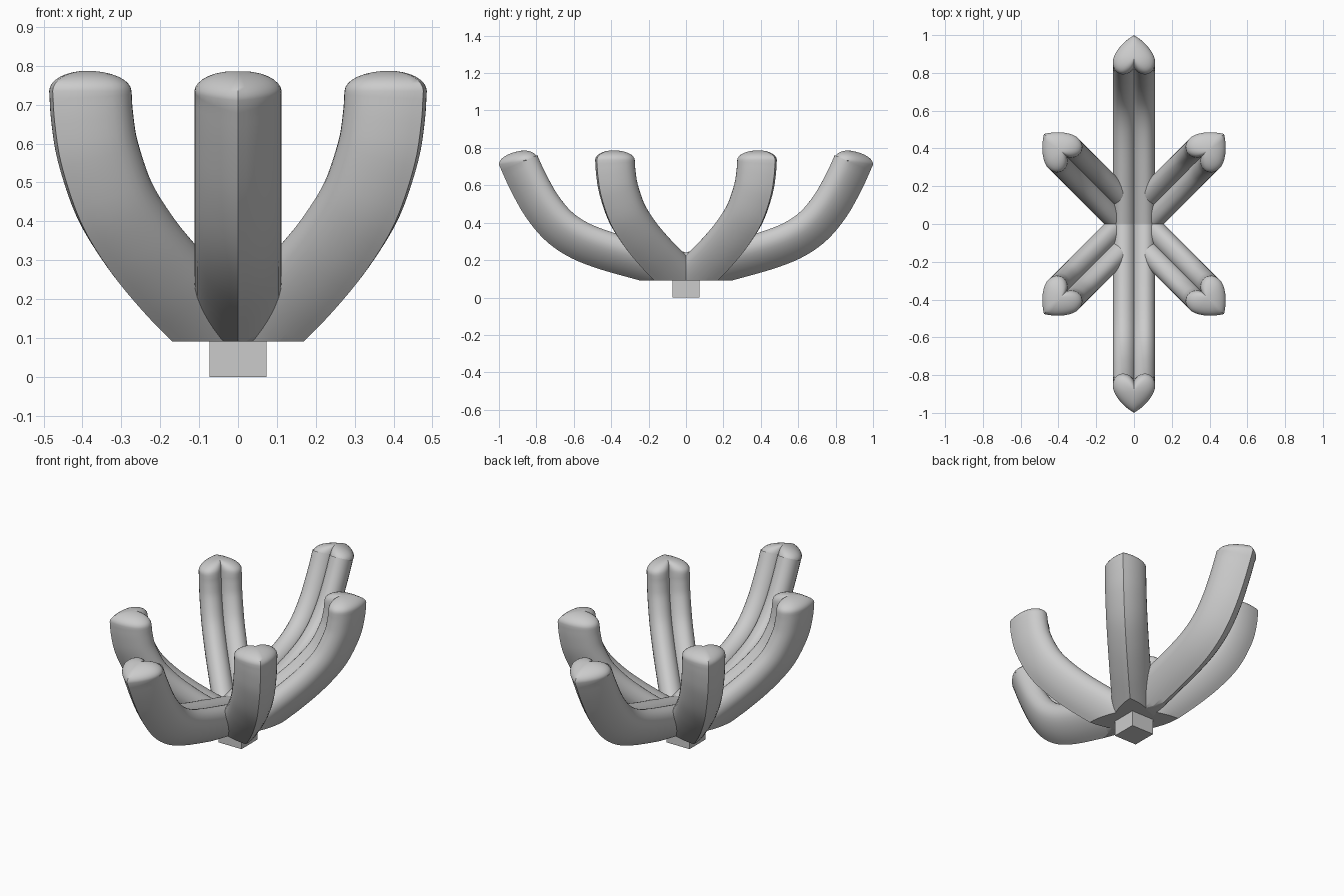
import bpy, bmesh, math
from mathutils import Vector, Matrix

if "Cube" in bpy.data.objects:
    bpy.data.objects.remove(bpy.data.objects["Cube"])


def smooth(pts, n):
    """Catmull-Rom curve through 2D points."""
    p = [Vector(q) for q in pts]
    p = [2 * p[0] - p[1]] + p + [2 * p[-1] - p[-2]]
    out = []
    for i in range(1, len(p) - 2):
        a, b, c, d = p[i - 1:i + 3]
        for k in range(n):
            t = k / n
            out.append(0.5 * (2 * b + (c - a) * t + (2 * a - 5 * b + 4 * c - d) * t * t
                              + (3 * b - a - 3 * c + d) * t ** 3))
    return out + [p[-2]]


# Heart cross-section: (sideways, depth from the outer ridge)
half = smooth([(0, 0), (0.042, 0.03), (0.08, 0.07), (0.105, 0.112), (0.112, 0.148),
               (0.102, 0.183), (0.078, 0.204), (0.053, 0.208), (0.027, 0.2),
               (0.008, 0.184), (0, 0.172)], 2)
heart = half + [Vector((-q.x, q.y)) for q in reversed(half[1:-1])]
heart_mid = Vector((0, 0.125))


def arm_mesh(name, ridge, end_dir, dome):
    """Sweep the heart along an outer ridge path (radius, height), with a domed tip."""
    path = smooth(ridge, 4)
    bm = bmesh.new()
    rings = []

    def ring(o, t, s=1.0, lift=0.0):
        nrm = Vector((-t.y, t.x))
        vs = []
        for q in heart:
            q = heart_mid + (q - heart_mid) * s
            w = o + nrm * q.y + t * lift
            vs.append(bm.verts.new((w.x, q.x, w.y)))
        rings.append(vs)

    end = Vector(end_dir).normalized()
    for i, o in enumerate(path):
        t = path[min(i + 1, len(path) - 1)] - path[max(i - 1, 0)]
        ring(o, end if i == len(path) - 1 else t.normalized())
    for k in range(1, 8):
        a = math.pi / 2 * k / 8
        ring(path[-1], end, math.cos(a), dome * math.sin(a))
    n = len(heart)
    for r0, r1 in zip(rings, rings[1:]):
        for j in range(n):
            bm.faces.new((r0[j], r0[(j + 1) % n], r1[(j + 1) % n], r1[j]))
    w = path[-1] + Vector((-end.y, end.x)) * heart_mid.y + end * dome
    top = bm.verts.new((w.x, 0, w.y))
    for j in range(n):
        bm.faces.new((rings[-1][j], rings[-1][(j + 1) % n], top))
    bm.faces.new(rings[0])
    # Flat underside, then trim at the centre axis
    cut = bmesh.ops.bisect_plane(bm, geom=bm.verts[:] + bm.edges[:] + bm.faces[:],
                                 plane_co=(0, 0, 0.091), plane_no=(0, 0, -1), clear_outer=True)
    bmesh.ops.edgenet_fill(bm, edges=[e for e in cut['geom_cut']
                                      if isinstance(e, bmesh.types.BMEdge)])
    bmesh.ops.bisect_plane(bm, geom=bm.verts[:] + bm.edges[:] + bm.faces[:],
                           plane_co=(0, 0, 0), plane_no=(-1, 0, 0), clear_outer=True)
    bmesh.ops.recalc_face_normals(bm, faces=bm.faces)
    # Make sure the tip faces upward
    bm.normal_update()
    tip = max(bm.verts, key=lambda v: v.co.z)
    if tip.normal.z < 0:
        bmesh.ops.reverse_faces(bm, faces=bm.faces[:])
    me = bpy.data.meshes.new(name)
    bm.to_mesh(me)
    bm.free()
    return me


def place(name, me, degrees):
    ob = bpy.data.objects.new(name, me)
    bpy.context.collection.objects.link(ob)
    ob.rotation_euler.z = math.radians(degrees)
    return ob


long_arm = arm_mesh("long_arm", [(-0.3, -0.05), (0, 0.026), (0.257, 0.094), (0.487, 0.16),
                                 (0.64, 0.225), (0.76, 0.313), (0.86, 0.435),
                                 (0.94, 0.578), (1.0, 0.71)], (0.16, 0.99), 0.055)
short_arm = arm_mesh("short_arm", [(-0.03, -0.102), (0.12, 0.005), (0.236, 0.088),
                                   (0.35, 0.172), (0.467, 0.274), (0.57, 0.395),
                                   (0.64, 0.54), (0.666, 0.65), (0.674, 0.735)],
                     (0, 1), 0.052)

# Two long arms front and back, four short diagonal arms
arms = [place("long_arm", long_arm, d) for d in (90, 270)]
arms += [place("short_arm", short_arm, d) for d in (45, 135, 225, 315)]
for me_owner in (arms[0], arms[2]):
    me_owner.data.shade_smooth()
    me_owner.data.set_sharp_from_angle(angle=math.radians(40))

# Square foot
bpy.ops.mesh.primitive_cube_add(size=1, location=(0, 0, 0.065))
foot = bpy.context.object
foot.name = "foot"
foot.scale = (0.146, 0.146, 0.13)
